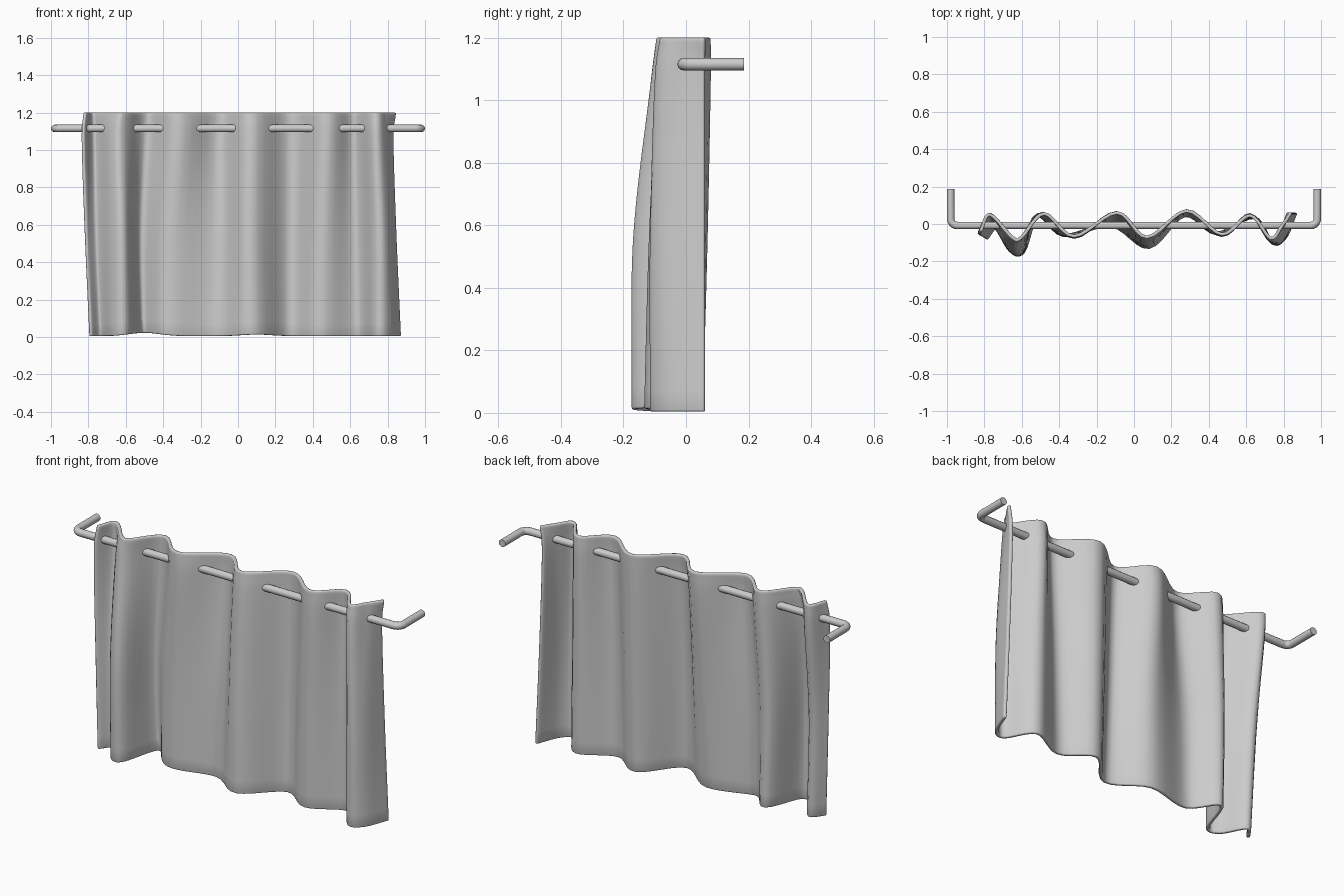
import bpy, bmesh, math
from mathutils import Vector

if "Cube" in bpy.data.objects:
    bpy.data.objects.remove(bpy.data.objects["Cube"])


def spline(pts, t):
    """Catmull-Rom through a list of vectors, t in 0..len-1."""
    i = min(int(t), len(pts) - 2)
    u = t - i
    b, c = pts[i], pts[i + 1]
    a = pts[i - 1] if i else b * 2 - c
    d = pts[i + 2] if i + 2 < len(pts) else c * 2 - b
    return 0.5 * (2 * b + (c - a) * u + (2 * a - 5 * b + 4 * c - d) * u * u
                  + (3 * b - a - 3 * c + d) * u ** 3)


# Curtain: fold profiles (x, y) at four heights, top to bottom
heights = [1.2, 1.05, 0.55, 0.0]
profiles = [
    [(-.82, -.04), (-.77, .05), (-.65, -.07), (-.60, -.07), (-.48, .055), (-.32, -.065), (-.09, .06),
     (.07, -.07), (.28, .07), (.47, -.055), (.62, .045), (.73, -.075), (.79, -.01), (.84, .06)],
    [(-.83, -.055), (-.765, .045), (-.67, -.085), (-.61, -.09), (-.49, .055), (-.32, -.07), (-.10, .055),
     (.07, -.085), (.28, .07), (.47, -.06), (.62, .05), (.73, -.09), (.79, -.03), (.825, .06)],
    [(-.815, -.065), (-.75, -.01), (-.665, -.135), (-.60, -.145), (-.52, .045), (-.36, -.06), (-.10, .015),
     (.07, -.11), (.275, .06), (.45, -.055), (.63, .04), (.74, -.10), (.80, -.07), (.84, .06)],
    [(-.79, -.08), (-.73, -.02), (-.66, -.14), (-.59, -.148), (-.51, .05), (-.38, -.06), (-.12, -.01),
     (.08, -.125), (.27, .045), (.44, -.05), (.64, .035), (.74, -.10), (.81, -.07), (.865, .06)],
]
PER, ROWS = 6, 24
n = len(profiles[0])
cols = (n - 1) * PER + 1

bm = bmesh.new()
grid = []
for c in range(cols):
    column = [spline([Vector((x, y, z)) for x, y in p], c / PER)
              for p, z in zip(profiles, heights)]
    # slightly wavy hem
    x = column[-1].x
    column[-1].z += (0.004 + 0.018 * math.exp(-((x + .5) / .12) ** 2)
                     + 0.009 * math.exp(-((x - .1) / .12) ** 2))
    grid.append([bm.verts.new(spline(column, r / ROWS * 3)) for r in range(ROWS + 1)])
    # even spacing over the height: move the last row exactly to the hem
    grid[-1][-1].co = column[-1]
for c in range(cols - 1):
    for r in range(ROWS):
        bm.faces.new((grid[c][r], grid[c][r + 1], grid[c + 1][r + 1], grid[c + 1][r]))
for f in bm.faces:
    f.smooth = True
mesh = bpy.data.meshes.new("curtain")
bm.to_mesh(mesh)
bm.free()
curtain = bpy.data.objects.new("curtain", mesh)
bpy.context.collection.objects.link(curtain)
solid = curtain.modifiers.new("thickness", 'SOLIDIFY')
solid.thickness = 0.018
solid.offset = 0
bev = curtain.modifiers.new("soft_hem", 'BEVEL')
bev.width = 0.006
bev.segments = 2
bev.limit_method = 'ANGLE'
bev.angle_limit = math.radians(60)

# Rod: straight bar with both ends bent back to the wall
Y, Z, X, R = -0.008, 1.115, 0.98, 0.035
half = [(X, 0.186)]
for k in range(6):
    a = math.radians(90 * k / 5)
    half.append((X - R + R * math.cos(a), Y + R - R * math.sin(a)))
path = half + [(-x, y) for x, y in reversed(half)]
curve = bpy.data.curves.new("curtain_rod", 'CURVE')
curve.dimensions = '3D'
curve.bevel_depth = 0.02
curve.bevel_resolution = 4
curve.use_fill_caps = True
line = curve.splines.new('POLY')
line.points.add(len(path) - 1)
for p, (x, y) in zip(line.points, path):
    p.co = (x, y, Z, 1)
    p.radius = 1
line.use_smooth = True
rod = bpy.data.objects.new("curtain_rod", curve)
bpy.context.collection.objects.link(rod)
